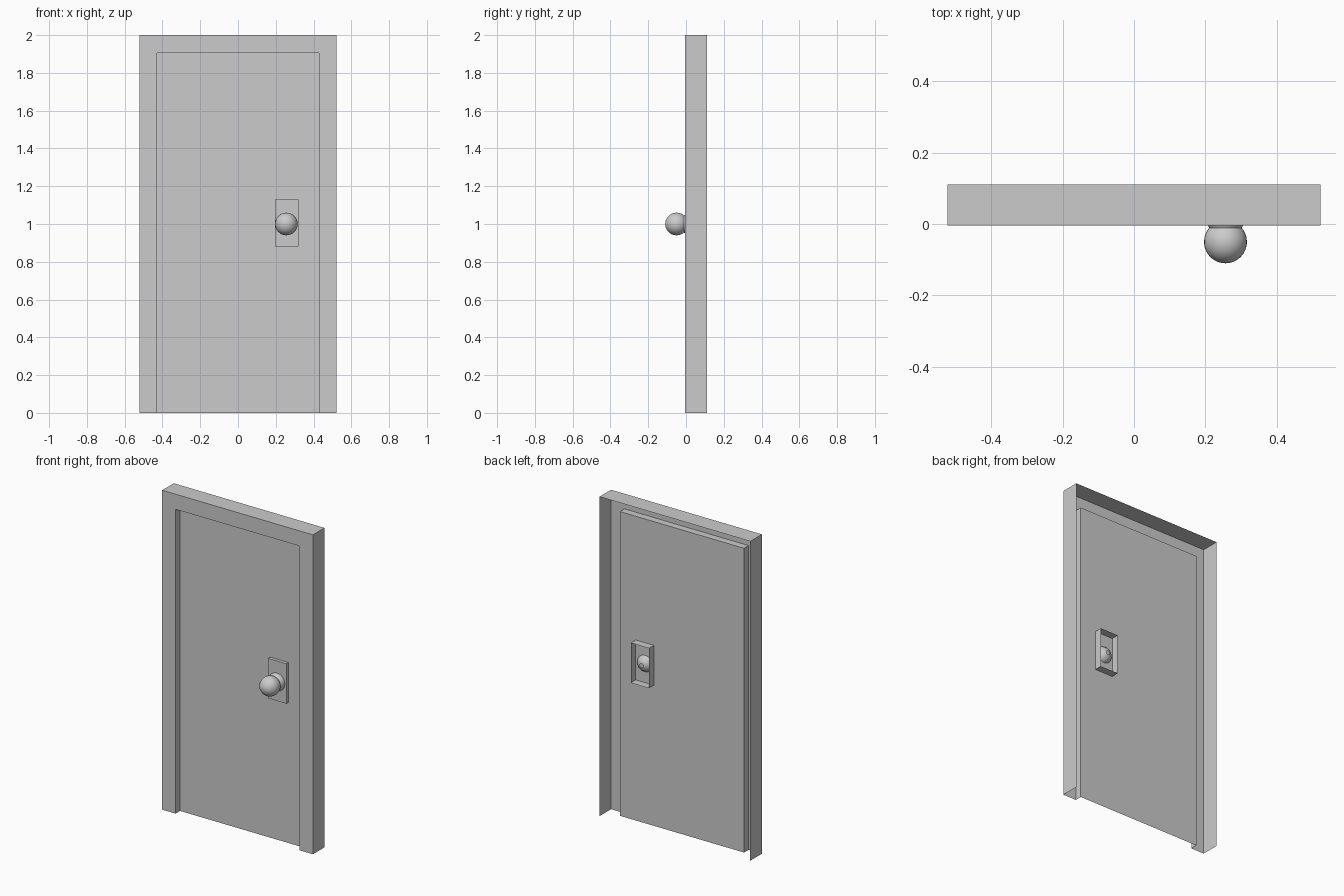
import bpy, bmesh, math
from mathutils import Vector, Matrix

if "Cube" in bpy.data.objects:
    bpy.data.objects.remove(bpy.data.objects["Cube"])

FRONT, PANEL, BACK = -0.004, 0.04, 0.11   # y of casing front, door panel, casing back
KNOB_X, KNOB_Z = 0.256, 1.0


def finish(name, bm):
    bmesh.ops.recalc_face_normals(bm, faces=bm.faces)
    mesh = bpy.data.meshes.new(name)
    bm.to_mesh(mesh)
    bm.free()
    ob = bpy.data.objects.new(name, mesh)
    bpy.context.collection.objects.link(ob)
    return ob


def rect(x0, x1, z0, z1, y):
    return [(x0, y, z0), (x0, y, z1), (x1, y, z1), (x1, y, z0)]


def shell(name, rings, closed=False, cap=False):
    """Bridge successive four-point rings; optionally close them and cap the last."""
    bm = bmesh.new()
    loops = [[bm.verts.new(p) for p in r] for r in rings]
    for a, b in zip(loops, loops[1:]):
        for i in range(4 if closed else 3):
            j = (i + 1) % 4
            bm.faces.new((a[i], a[j], b[j], b[i]))
    if cap:
        bm.faces.new(loops[-1])
    return finish(name, bm)


# Door casing: thin shell open at the back and the floor
shell("door_frame", [
    rect(-0.522, 0.522, 0, 2, BACK),
    rect(-0.522, 0.522, 0, 2, FRONT),
    rect(-0.43, 0.43, 0, 1.905, FRONT),
    rect(-0.43, 0.43, 0, 1.905, PANEL),
])

# Recessed door leaf
shell("door_panel", [rect(-0.43, 0.43, 0, 1.905, PANEL)], cap=True)

# Knob plate: box through the leaf, open at the back
shell("knob_plate", [rect(0.195, 0.321, 0.88, 1.13, y) for y in (0.088, 0.02)],
      closed=True, cap=True)

# Knob: lathed ball blending into a smaller rear ball with a small end hole
def arc(cy, r, a0, a1, n):
    angles = [math.radians(a0 + (a1 - a0) * i / n) for i in range(n + 1)]
    return [(r * math.sin(a), cy - r * math.cos(a)) for a in angles]


profile = arc(-0.05, 0.06, 0, 130.7, 14) + arc(0.02, 0.055, 55.8, 167, 12)[1:]
bm = bmesh.new()
verts = [bm.verts.new((KNOB_X + r, y, KNOB_Z)) for r, y in profile]
edges = [bm.edges.new(p) for p in zip(verts, verts[1:])]
bmesh.ops.spin(bm, geom=verts + edges, cent=(KNOB_X, 0, KNOB_Z), axis=(0, 1, 0),
               angle=math.tau, steps=32)
bmesh.ops.remove_doubles(bm, verts=bm.verts, dist=1e-5)
knob = finish("door_knob", bm)
bpy.context.view_layer.objects.active = knob
knob.select_set(True)
bpy.ops.object.shade_smooth_by_angle(angle=math.radians(35))
